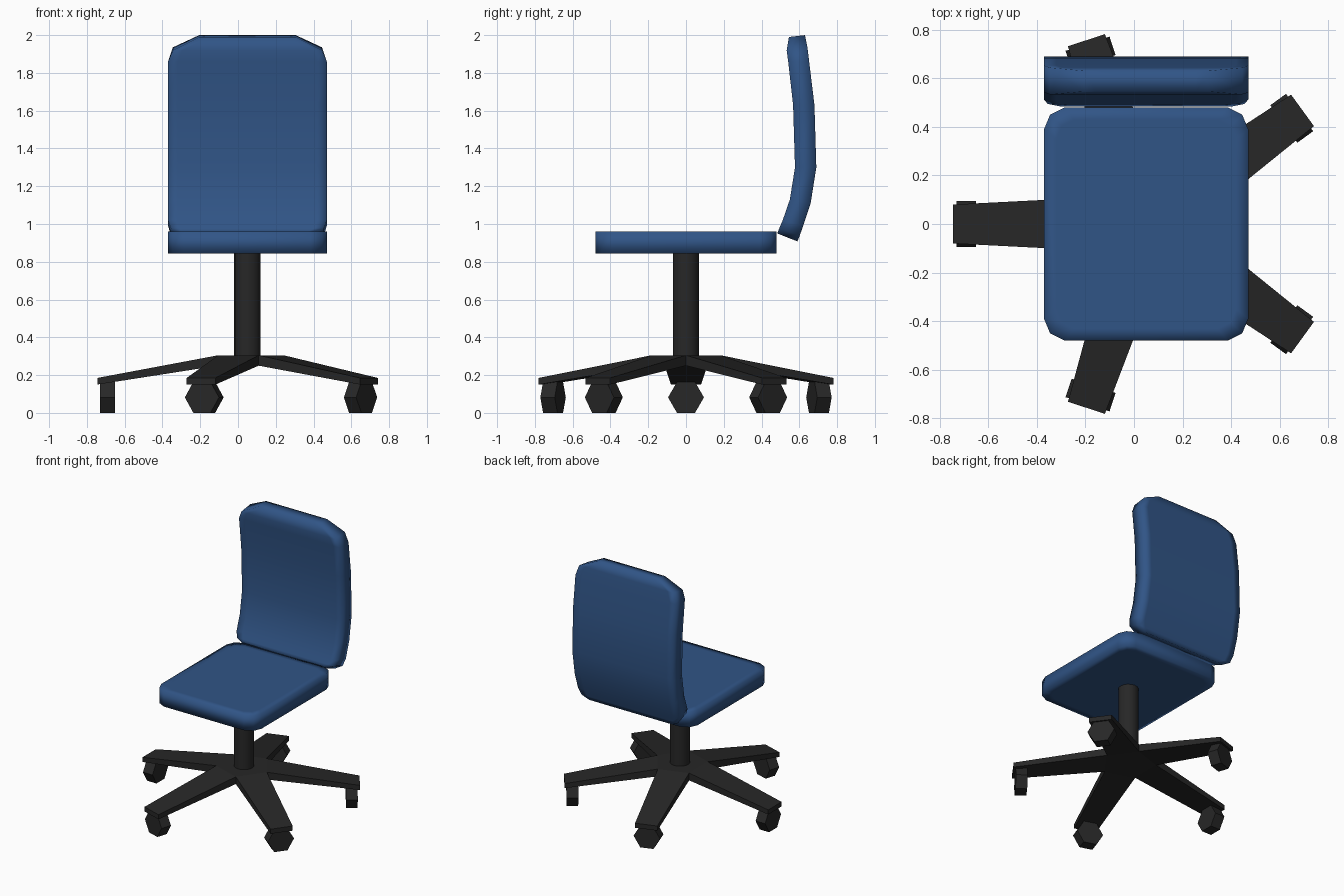
import bpy, math
from math import pi, cos, sin, radians

if "Cube" in bpy.data.objects:
    bpy.data.objects.remove(bpy.data.objects["Cube"])

CX = 0.05  # x position of the column axis


def material(name, rgb):
    m = bpy.data.materials.new(name)
    m.diffuse_color = (*rgb, 1)
    m.use_nodes = True
    m.node_tree.nodes["Principled BSDF"].inputs["Base Color"].default_value = m.diffuse_color
    return m


BLUE = material("blue_fabric", (0.03, 0.09, 0.24))
BLACK = material("black_plastic", (0.02, 0.02, 0.02))


def loft(name, rings, mat, angle):
    """Skin a list of equal-length closed rings and cap both ends."""
    n = len(rings[0])
    verts = [p for r in rings for p in r]
    faces = [tuple(range(n))[::-1], tuple(range(len(verts) - n, len(verts)))]
    for k in range(len(rings) - 1):
        for i in range(n):
            j = (i + 1) % n
            faces.append((k * n + i, k * n + j, (k + 1) * n + j, (k + 1) * n + i))
    me = bpy.data.meshes.new(name)
    me.from_pydata(verts, [], faces)
    me.materials.append(mat)
    ob = bpy.data.objects.new(name, me)
    bpy.context.collection.objects.link(ob)
    bpy.ops.object.select_all(action='DESELECT')
    ob.select_set(True)
    bpy.context.view_layer.objects.active = ob
    bpy.ops.object.mode_set(mode='EDIT')
    bpy.ops.mesh.select_all(action='SELECT')
    bpy.ops.mesh.normals_make_consistent(inside=False)
    bpy.ops.object.mode_set(mode='OBJECT')
    bpy.ops.object.shade_smooth_by_angle(angle=radians(angle))
    return ob


# Seat: cut-corner slab with a flat inset top and bottom, softly shaded
def seat_ring(inset, z):
    q = [(0.42, 0.39), (0.395, 0.45), (0.335, 0.48)]
    out = []
    for sx, sy, pts in ((1, 1, q), (-1, 1, q[::-1]), (-1, -1, q), (1, -1, q[::-1])):
        out += [(CX + sx * x * (1 - inset / 0.42), sy * y * (1 - inset / 0.48), z)
                for x, y in pts]
    return out


loft("seat", [seat_ring(0.05, 0.845), seat_ring(0, 0.845),
              seat_ring(0, 0.96), seat_ring(0.05, 0.96)], BLUE, 180)

# Backrest: front (y, z), back (y, z) and half width, from bottom to top
rows = [
    (0.483, 0.95, 0.59, 0.908, 0.35),
    (0.494, 0.978, 0.602, 0.938, 0.405),
    (0.512, 1.02, 0.62, 0.99, 0.42),
    (0.55, 1.13, 0.66, 1.11, 0.42),
    (0.577, 1.30, 0.69, 1.30, 0.42),
    (0.567, 1.63, 0.68, 1.63, 0.42),
    (0.541, 1.86, 0.652, 1.86, 0.42),
    (0.533, 1.92, 0.643, 1.935, 0.395),
    (0.545, 1.99, 0.63, 2.0, 0.255),
]
rings = []
for yf, zf, yb, zb, w in rows:
    xs = [-w, -w + 0.05, w - 0.05, w]
    rings.append([(CX + x, yf, zf) for x in xs] + [(CX + x, yb, zb) for x in xs[::-1]])
loft("backrest", rings, BLUE, 180)

# Column
def circle(r, z, n=16):
    return [(CX + r * cos(2 * pi * i / n), r * sin(2 * pi * i / n), z) for i in range(n)]


loft("column", [circle(0.07, 0.28), circle(0.07, 0.85)], BLACK, 40)

# Hub: pentagon whose edges carry the five legs
APO = 0.155
HALF = APO * math.tan(pi / 5)


def pentagon(z):
    r = APO / cos(pi / 5)
    return [(CX + r * cos(2 * pi * i / 5), r * sin(2 * pi * i / 5), z) for i in range(5)]


loft("hub", [pentagon(0.25), pentagon(0.305)], BLACK, 30)


def radial(a, r, t, z):
    """Point at radius r and sideways offset t along direction a."""
    return (CX + r * cos(a) - t * sin(a), r * sin(a) + t * cos(a), z)


# Legs and hexagonal castors
for k in range(5):
    a = radians(36 + 72 * k)
    sections = [(APO, HALF, 0.25, 0.305), (0.795, 0.08, 0.15, 0.185)]
    loft(f"leg_{k + 1}", [[radial(a, r, -w, lo), radial(a, r, w, lo),
                           radial(a, r, w, hi), radial(a, r, -w, hi)]
                          for r, w, lo, hi in sections], BLACK, 30)
    loft(f"castor_{k + 1}", [[radial(a, r, 0.095 * cos(i * pi / 3),
                                     0.082 + 0.095 * sin(i * pi / 3)) for i in range(6)]
                             for r in (0.70, 0.78)], BLACK, 30)
